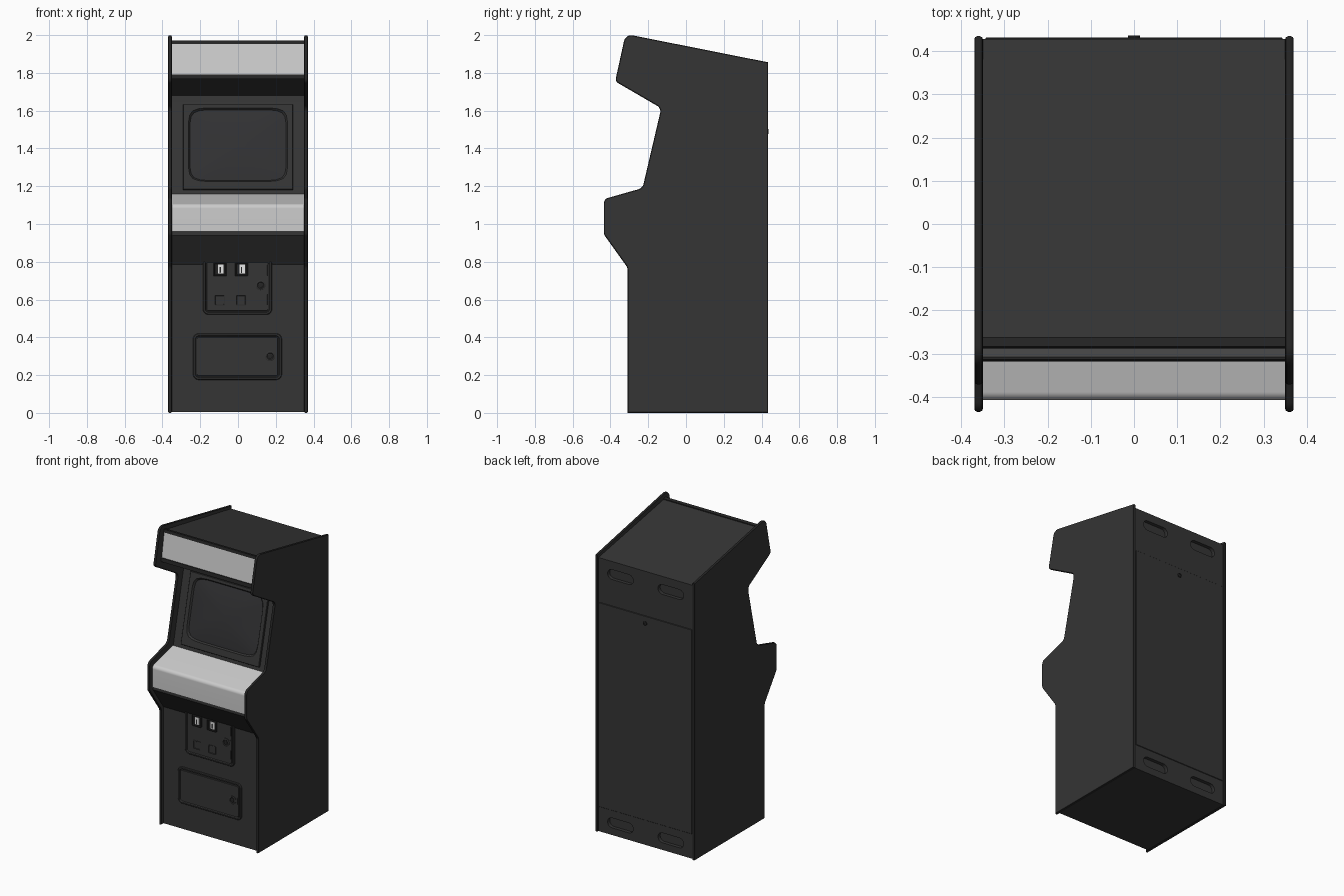
import bpy, bmesh, math
from mathutils import Vector

if "Cube" in bpy.data.objects:
    bpy.data.objects.remove(bpy.data.objects["Cube"])


def material(name, rgb):
    m = bpy.data.materials.new(name)
    m.diffuse_color = (*rgb, 1)
    m.use_nodes = True
    m.node_tree.nodes["Principled BSDF"].inputs["Base Color"].default_value = m.diffuse_color
    return m


DARK = material("charcoal", (0.035, 0.035, 0.035))
TRIM = material("black trim", (0.018, 0.018, 0.018))
LIGHT = material("light grey", (0.6, 0.6, 0.6))
SCREEN = material("screen glass", (0.031, 0.031, 0.033))
WHITE = material("white", (0.8, 0.8, 0.8))


def finish(name, bm, *mats):
    bmesh.ops.recalc_face_normals(bm, faces=bm.faces[:])
    me = bpy.data.meshes.new(name)
    bm.to_mesh(me)
    bm.free()
    for m in mats:
        me.materials.append(m)
    ob = bpy.data.objects.new(name, me)
    bpy.context.collection.objects.link(ob)
    return ob


def rounded(pts, seg=8):
    """(y, z, radius) corners to a polyline with arcs."""
    out = []
    for i, (y, z, r) in enumerate(pts):
        p = Vector((y, z))
        if r == 0:
            out.append(p)
            continue
        a = (Vector(pts[i - 1][:2]) - p).normalized()
        b = (Vector(pts[(i + 1) % len(pts)][:2]) - p).normalized()
        half = a.angle(b) / 2
        c = p + (a + b).normalized() * (r / math.sin(half))
        s = p + a * (r / math.tan(half)) - c
        e = p + b * (r / math.tan(half)) - c
        for k in range(seg + 1):
            d = s.lerp(e, k / seg)
            out.append(c + d.normalized() * r)
    return out


def stack(rings):
    """Bridge a series of equal rings and cap both ends."""
    bm = bmesh.new()
    vs = [[bm.verts.new(p) for p in ring] for ring in rings]
    n = len(vs[0])
    for a, b in zip(vs, vs[1:]):
        for i in range(n):
            bm.faces.new((a[i], a[(i + 1) % n], b[(i + 1) % n], b[i]))
    bm.faces.new(vs[0][::-1])
    bm.faces.new(vs[-1])
    return bm


def prism(pts, x0, x1):
    return stack([[(x, p[0], p[1]) for p in pts] for x in (x0, x1)])


def rrect(cx, cz, hw, hh, r, y):
    pts = [(cx - hw, cz - hh, r), (cx + hw, cz - hh, r),
           (cx + hw, cz + hh, r), (cx - hw, cz + hh, r)]
    return [(p[0], y, p[1]) for p in rounded(pts, 6)]


def plate(name, cx, cz, hw, hh, r, steps, mat):
    """Rounded plate: steps are (inset, y)."""
    rings = [rrect(cx, cz, hw - i, hh - i, max(r - i, 0.002), y) for i, y in steps]
    return finish(name, stack(rings), mat)


# Side panels with rounded edge moulding
side = rounded([(-0.31, 0, 0), (-0.31, 0.77, 0.04), (-0.435, 0.945, 0.03),
                (-0.435, 1.132, 0.03), (-0.23, 1.19, 0.04), (-0.131, 1.613, 0.035),
                (-0.375, 1.755, 0.025), (-0.32, 2.006, 0.04),
                (0.435, 1.856, 0), (0.435, 0, 0)])
for s, label in ((-1, "left"), (1, "right")):
    bm = prism(side, s * 0.35, s * 0.37)
    bmesh.ops.recalc_face_normals(bm, faces=bm.faces[:])
    rim = [e for e in bm.edges if abs(e.verts[0].co.x - e.verts[1].co.x) < 1e-5]
    bmesh.ops.bevel(bm, geom=rim, offset=0.007, segments=2, profile=0.5, affect='EDGES')
    bm.normal_update()
    for f in bm.faces:
        f.material_index = 0 if abs(f.normal.x) > 0.99 else 1
    finish(label + "_side_panel", bm, DARK, TRIM)

# Cabinet body between the sides
body = finish("cabinet_body", prism(
    [(-0.29, 0.004), (-0.29, 0.785), (-0.4, 0.94), (-0.4, 1.088), (-0.19, 1.142),
     (-0.185, 1.16), (-0.065, 1.68), (-0.305, 1.775), (-0.275, 1.965),
     (0.428, 1.838), (0.428, 0.004)], -0.352, 0.352), DARK)

# Hand holes in the back
for n, (x, z) in enumerate([(x, z) for x in (-0.187, 0.187) for z in (0.085, 1.75)]):
    cut = plate(f"hand_hole_cutter_{n}", x, z, 0.095, 0.033, 0.0325,
                [(0, 0.405), (0, 0.46)], DARK)
    cut.hide_render = True
    cut.hide_set(True)
    mod = body.modifiers.new("hand_hole", 'BOOLEAN')
    mod.operation, mod.object, mod.solver = 'DIFFERENCE', cut, 'EXACT'

# Back door and its lock
plate("back_door", 0, 0.855, 0.344, 0.685, 0.003,
      [(0, 0.42), (0, 0.430), (0.002, 0.432)], DARK)
plate("back_lock", 0, 1.49, 0.014, 0.014, 0.0138,
      [(0, 0.425), (0, 0.436), (0.004, 0.437), (0.005, 0.434)], TRIM)

# Control panel, bent sheet
finish("control_panel", prism(rounded(
    [(-0.408, 0.96, 0), (-0.408, 1.102, 0.025), (-0.19, 1.158, 0),
     (-0.19, 1.135, 0), (-0.385, 1.085, 0), (-0.385, 0.96, 0)]), -0.35, 0.35), LIGHT)

# Marquee and its retainers
finish("marquee", prism([(-0.309, 1.788), (-0.282, 1.957), (-0.27, 1.957),
                         (-0.29, 1.788)], -0.35, 0.35), LIGHT)
finish("marquee_lower_retainer", prism([(-0.318, 1.768), (-0.314, 1.792),
       (-0.29, 1.792), (-0.29, 1.768)], -0.35, 0.35), TRIM)
finish("marquee_upper_retainer", prism([(-0.288, 1.953), (-0.284, 1.972),
       (-0.262, 1.968), (-0.262, 1.953)], -0.35, 0.35), TRIM)

# Monitor bezel and domed screen on the tilted plane
UP = Vector((0, 0.12, 0.52)).normalized()
OUT = Vector((0, -UP.z, UP.y))
MID = Vector((0, -0.185 + 0.12 / 0.52 * 0.245, 1.405))


def loop(a, b, w, power=None, dv=0.0, n=64):
    ring = []
    for i in range(n):
        t = 2 * math.pi * i / n
        c, s = math.cos(t), math.sin(t)
        k = max(abs(c), abs(s)) if power is None else \
            (abs(c) ** power + abs(s) ** power) ** (1 / power)
        ring.append(MID + Vector((a * c / k, 0, 0)) + UP * (b * s / k + dv) + OUT * w)
    return ring


finish("monitor_bezel", stack([
    loop(0.29, 0.232, -0.01), loop(0.29, 0.232, 0.012), loop(0.288, 0.23, 0.014),
    loop(0.262, 0.2, 0.014, 8, 0.012), loop(0.254, 0.192, 0.002, 8, 0.012)]), DARK)
dome = [loop(0.254 * k, 0.192 * k, 0.003 + 0.014 * (1 - k * k), 2 + 6 * k, 0.012)
        for k in (1, 0.9, 0.75, 0.6, 0.4, 0.2, 0.05)]
finish("screen", stack(dome), SCREEN)

# Coin door and cash door on the front
F = -0.29
door = [(0, F + 0.01), (0, F - 0.004), (0.004, F - 0.009), (0.012, F - 0.009),
        (0.016, F - 0.002), (0.02, F - 0.002), (0.022, F - 0.007)]
plate("coin_door", -0.003, 0.677, 0.183, 0.157, 0.03, door, DARK)
plate("cash_door", -0.003, 0.298, 0.235, 0.123, 0.03, door, DARK)
D = F - 0.007

for name, x, z in (("coin_door", 0.12, 0.675), ("cash_door", 0.17, 0.3)):
    plate(name + "_lock", x, z, 0.026, 0.026, 0.0258,
          [(0, D + 0.004), (0, D - 0.004), (0.003, D - 0.006), (0.008, D - 0.006),
           (0.011, D - 0.003)], DARK)
    plate(name + "_lock_core", x, z, 0.012, 0.012, 0.0118,
          [(0, D), (0, D - 0.007), (0.003, D - 0.009)], TRIM)
    plate(name + "_lock_tab", x + 0.03, z, 0.007, 0.022, 0.004,
          [(0, D + 0.003), (0, D - 0.003)], DARK)

for n, x in enumerate((-0.095, 0.018)):
    # Coin entry with pale slot plate
    plate(f"coin_entry_{n}", x, 0.76, 0.035, 0.036, 0.006,
          [(0, D + 0.003), (0, D - 0.006), (0.004, D - 0.009), (0.008, D - 0.004)], TRIM)
    plate(f"coin_slot_plate_{n}", x + 0.004, 0.762, 0.015, 0.024, 0.003,
          [(0, D), (0, D - 0.006)], WHITE)
    plate(f"coin_slot_{n}", x + 0.001, 0.757, 0.003, 0.016, 0.001,
          [(0, D), (0, D - 0.0075)], TRIM)
    # Coin return flap
    plate(f"coin_return_{n}", x - 0.002, 0.597, 0.028, 0.028, 0.005,
          [(0, D + 0.003), (0, D - 0.003), (0.004, D - 0.004), (0.006, D - 0.001)], DARK)

for n, z in enumerate((0.6, 0.755)):
    plate(f"coin_door_hinge_{n}", 0.156, z, 0.004, 0.03, 0.003,
          [(0, D + 0.003), (0, D - 0.004)], TRIM)

# Smooth the curved parts, keep edges crisp
for ob in bpy.context.scene.objects:
    if not ob.hide_render:
        ob.select_set(True)
bpy.context.view_layer.objects.active = body
bpy.ops.object.shade_smooth_by_angle(angle=math.radians(20))
